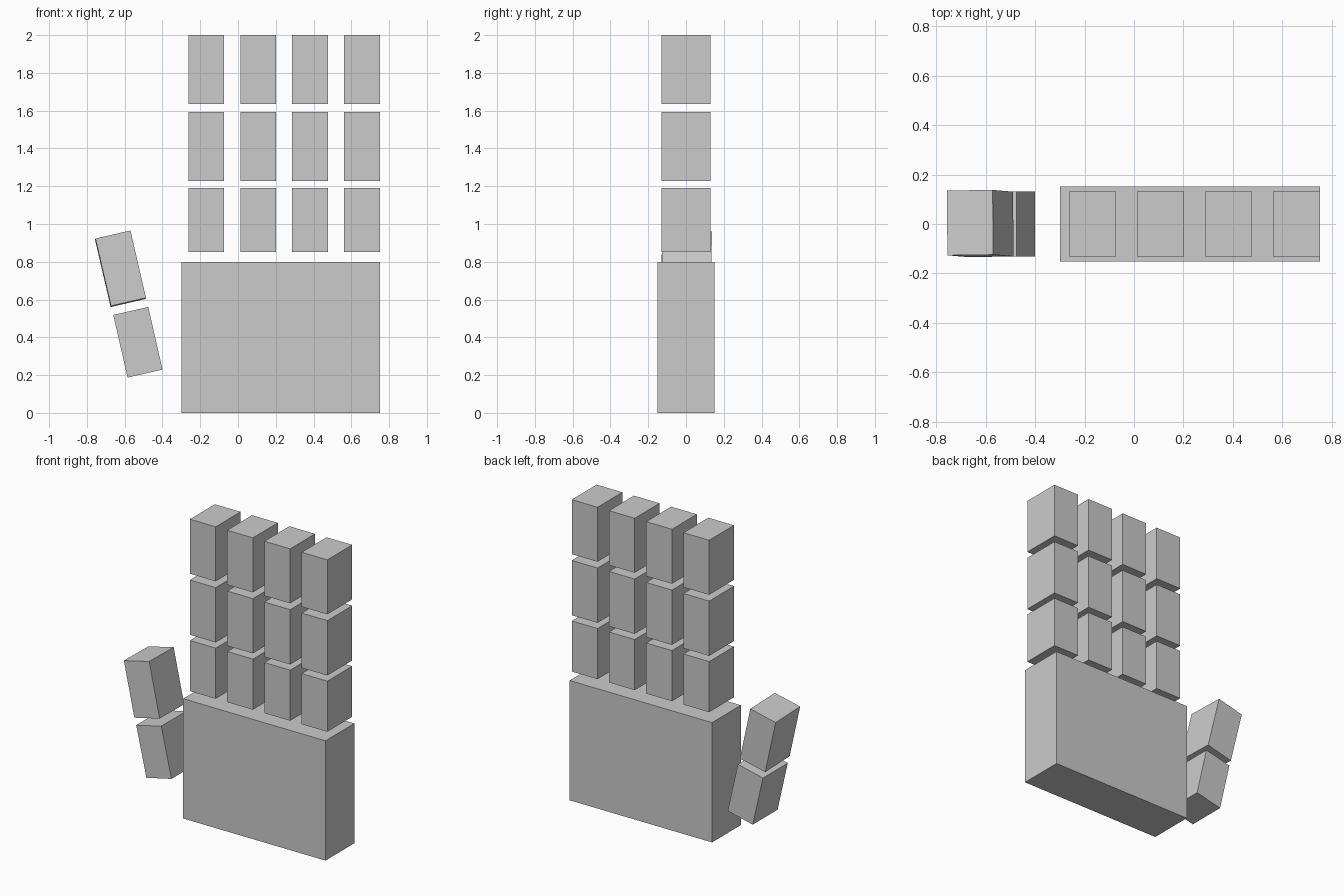
import bpy
from math import radians

cube = bpy.data.objects.get("Cube")
if cube:
    bpy.data.objects.remove(cube, do_unlink=True)

# One plain grey for the whole hand
grey = bpy.data.materials.new("plain grey")
grey.use_nodes = True
COLOUR = (0.6, 0.6, 0.6, 1)
grey.diffuse_color = COLOUR
grey.node_tree.nodes["Principled BSDF"].inputs["Base Color"].default_value = COLOUR


def block(name, centre, size, tilt=(0, 0, 0)):
    """Flat-sided box, tilted in degrees about its centre."""
    bpy.ops.mesh.primitive_cube_add(size=1, location=centre,
                                    rotation=[radians(a) for a in tilt])
    obj = bpy.context.object
    obj.name = name
    obj.scale = size
    obj.data.materials.append(grey)
    return obj


WIDTH, DEPTH = 0.19, 0.262

# Palm
block("palm", (0.227, 0, 0.4), (1.052, 0.304, 0.8))

# Four fingers of three segments each
segments = {"lower": (0.852, 1.19), "middle": (1.228, 1.594), "tip": (1.636, 2.0)}
for i, finger in enumerate(("index", "middle", "ring", "little")):
    x = -0.168 + 0.275 * i
    for part, (low, high) in segments.items():
        block(f"{finger}_finger_{part}", (x, 0, (low + high) / 2),
              (WIDTH, DEPTH, high - low))

# Leaning thumb, its tip slightly twisted
block("thumb_lower", (-0.53, 0, 0.374), (WIDTH, DEPTH, 0.34), (0, -12.8, 0))
block("thumb_tip", (-0.622, 0.002, 0.763), (WIDTH, DEPTH, 0.366), (-1.3, -13, 0.8))
